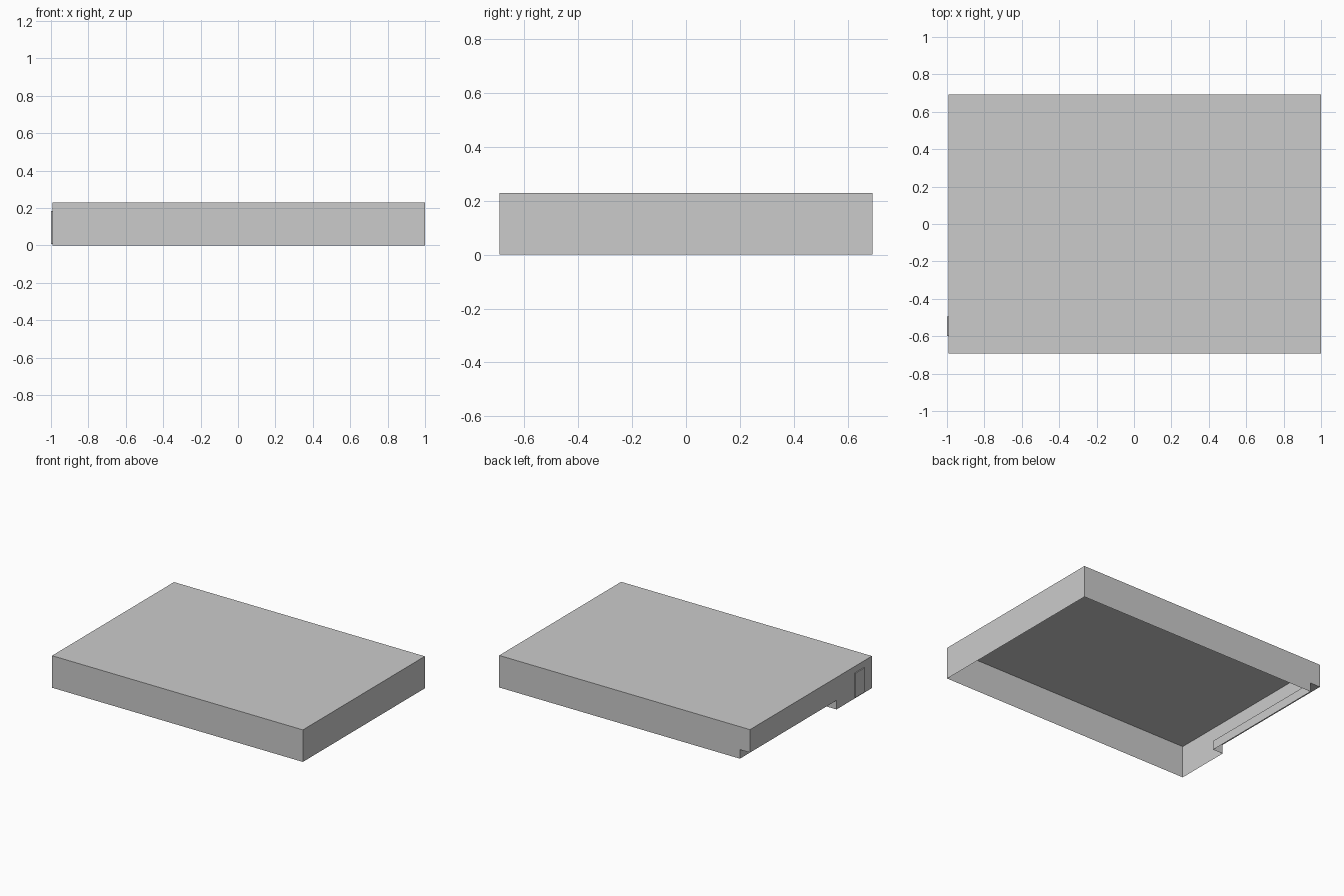
import bpy, bmesh
from mathutils import Vector

if "Cube" in bpy.data.objects:
    bpy.data.objects.remove(bpy.data.objects["Cube"])

W, D, H = 1.0, 0.692, 0.23        # half width, half depth, height
WALL = -0.993                     # left wall plane; the door stands proud of it
STEP_X, STEP_Z, STEP_Y = -0.913, 0.065, -0.29
DOOR_Y, DOOR_Z = (-0.60, -0.495), (0.008, 0.183)

bm = bmesh.new()


def section(points, y):
    return [bm.verts.new((x, y, z)) for x, z in points]


def loft(points, y0, y1):
    """Open-bottomed sheet swept along y; returns its two end sections."""
    a, b = section(points, y0), section(points, y1)
    for i in range(len(a) - 1):
        bm.faces.new((a[i], b[i], b[i + 1], a[i + 1]))
    return a, b


# Full-height front part and back part with the undercut along the left side
upper = [(WALL, STEP_Z), (WALL, H), (W, H), (W, 0)]
front, _ = loft([(WALL, 0)] + upper, -D, STEP_Y)
_, back = loft([(STEP_X, 0), (STEP_X, STEP_Z)] + upper, STEP_Y, D)
bm.faces.new(front)
bm.faces.new(back[::-1])

# Short wall closing the end of the undercut
bm.faces.new(section([(WALL, 0), (WALL, STEP_Z), (STEP_X, STEP_Z), (STEP_X, 0)], STEP_Y))
bmesh.ops.remove_doubles(bm, verts=bm.verts, dist=1e-5)


def wall_faces():
    return [f for f in bm.faces
            if all(abs(v.co.x - WALL) < 1e-4 and v.co.y < STEP_Y + 1e-4 for v in f.verts)]


# Cut the door outline into the left wall and push it outwards
cuts = [((0, y, 0), (0, 1, 0)) for y in DOOR_Y] + [((0, 0, z), (0, 0, 1)) for z in DOOR_Z]
for co, no in cuts:
    fs = wall_faces()
    geom = fs + list({e for f in fs for e in f.edges}) + list({v for f in fs for v in f.verts})
    bmesh.ops.bisect_plane(bm, geom=geom, dist=1e-5, plane_co=co, plane_no=no)


def in_door(c):
    return DOOR_Y[0] < c.y < DOOR_Y[1] and DOOR_Z[0] < c.z < DOOR_Z[1]


door = [f for f in wall_faces() if in_door(f.calc_center_median())]
out = bmesh.ops.extrude_face_region(bm, geom=door)["geom"]
bmesh.ops.translate(bm, vec=Vector((-W - WALL, 0, 0)),
                    verts=[v for v in out if isinstance(v, bmesh.types.BMVert)])

bmesh.ops.recalc_face_normals(bm, faces=bm.faces)
mesh = bpy.data.meshes.new("hollow_slab")
bm.to_mesh(mesh)
bm.free()
bpy.context.collection.objects.link(bpy.data.objects.new("hollow_slab", mesh))
